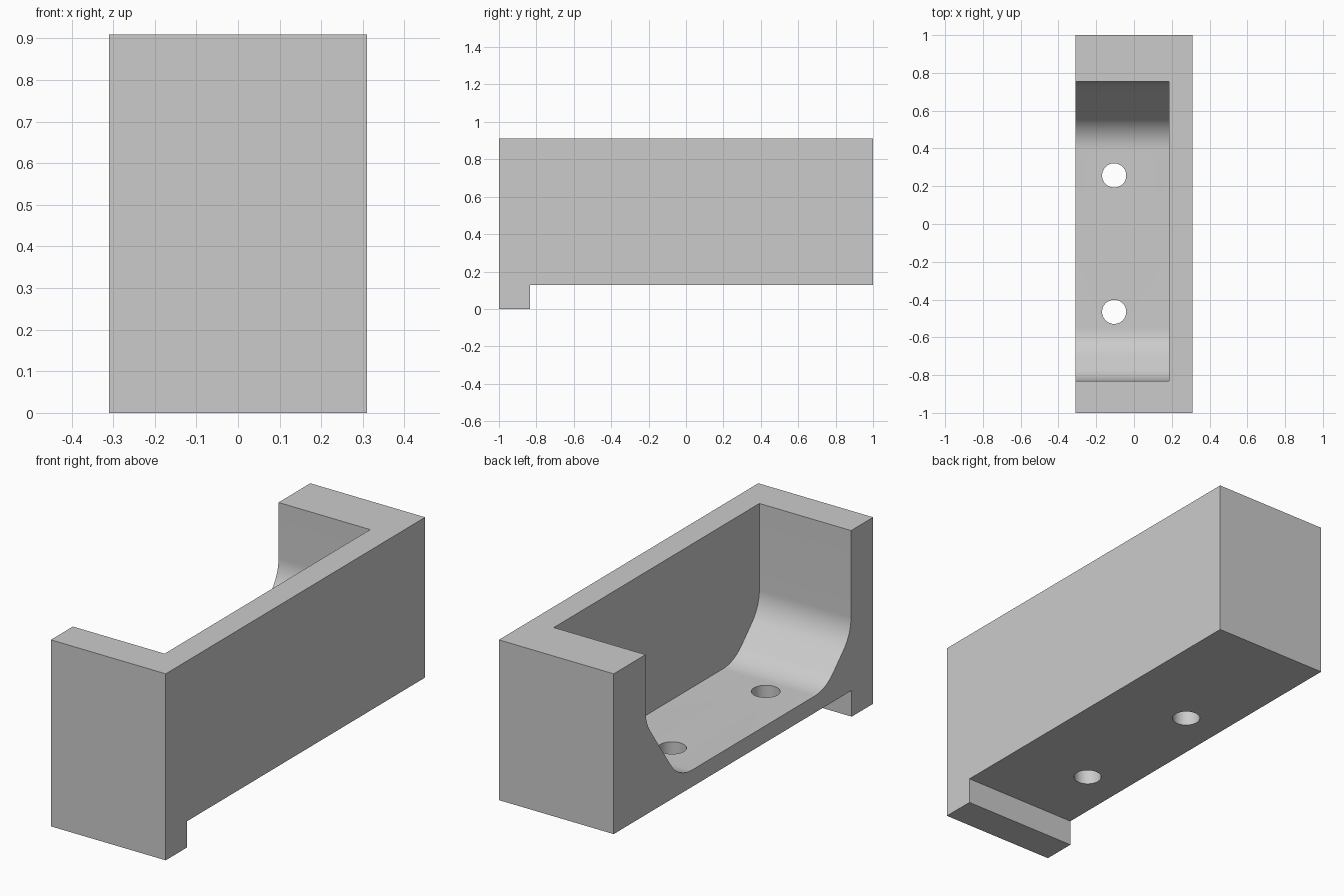
import bpy
import bmesh
from math import sin, cos, tan, radians

cube = bpy.data.objects.get("Cube")
if cube:
    bpy.data.objects.remove(cube, do_unlink=True)

HALF, TOP, BASE, FLOOR = 0.31, 0.91, 0.128, 0.21
RADIUS, STEPS = 0.2, 12

grey = bpy.data.materials.new("plain grey")
grey.use_nodes = True
colour = (0.6, 0.6, 0.6, 1)
grey.diffuse_color = colour
grey.node_tree.nodes["Principled BSDF"].inputs["Base Color"].default_value = colour


def extrude_x(name, profile, x0, x1):
    """Prism from a (y, z) profile, spanning x0 to x1."""
    bm = bmesh.new()
    face = bm.faces.new([bm.verts.new((x0, y, z)) for y, z in profile])
    ext = bmesh.ops.extrude_face_region(bm, geom=[face])
    moved = [v for v in ext["geom"] if isinstance(v, bmesh.types.BMVert)]
    bmesh.ops.translate(bm, verts=moved, vec=(x1 - x0, 0, 0))
    bmesh.ops.recalc_face_normals(bm, faces=bm.faces)
    mesh = bpy.data.meshes.new(name)
    bm.to_mesh(mesh)
    bm.free()
    obj = bpy.data.objects.new(name, mesh)
    bpy.context.collection.objects.link(obj)
    mesh.materials.append(grey)
    return obj


def pocket_side(wall, side, slope):
    """Wall, convex round, slope and floor round, listed from the top down."""
    a = radians(slope)
    low_out, low_up = RADIUS * sin(a), RADIUS * (1 - cos(a))
    top_in, top_down = RADIUS * (1 - sin(a)), RADIUS * cos(a)
    # straight slope length is set by where the floor round begins
    floor_y = 0.395 if side > 0 else 0.55
    run = wall - top_in - floor_y - low_out
    upper_z = FLOOR + low_up + run * tan(a) + top_down
    pts = [(wall, TOP + 0.1)]
    for i in range(STEPS + 1):
        t = (radians(90) - a) * i / STEPS
        pts.append((wall - RADIUS * (1 - cos(t)), upper_z - RADIUS * sin(t)))
    for i in range(STEPS + 1):
        t = a * (1 - i / STEPS)
        pts.append((floor_y + RADIUS * sin(t), FLOOR + RADIUS * (1 - cos(t))))
    return [(side * y, z) for y, z in pts]


def cut(target, cutter):
    mod = target.modifiers.new("cut", 'BOOLEAN')
    mod.operation, mod.solver, mod.object = 'DIFFERENCE', 'EXACT', cutter
    bpy.ops.object.select_all(action='DESELECT')
    bpy.context.view_layer.objects.active = target
    target.select_set(True)
    bpy.ops.object.modifier_apply(modifier=mod.name)
    bpy.data.objects.remove(cutter, do_unlink=True)


# Bracket block with the locating lip under its front end
body = extrude_x("bracket_body", [(-1, 0), (-0.835, 0), (-0.835, BASE),
                                  (1, BASE), (1, TOP), (-1, TOP)], -HALF, HALF)

# Pocket open to the top and one side, with rounded sloping ends
profile = pocket_side(0.755, 1, 55) + pocket_side(0.83, -1, 45)[::-1]
cut(body, extrude_x("pocket_cutter", profile, -HALF - 0.1, 0.185))

# Two screw holes through the floor
for y in (0.257, -0.465):
    bpy.ops.mesh.primitive_cylinder_add(vertices=48, radius=0.064, depth=0.3,
                                        location=(-0.105, y, 0.17))
    hole = bpy.context.object
    hole.name = "hole_cutter"
    hole.data.materials.append(grey)
    cut(body, hole)

body.select_set(True)
bpy.context.view_layer.objects.active = body
bpy.ops.object.shade_smooth_by_angle(angle=radians(25))
